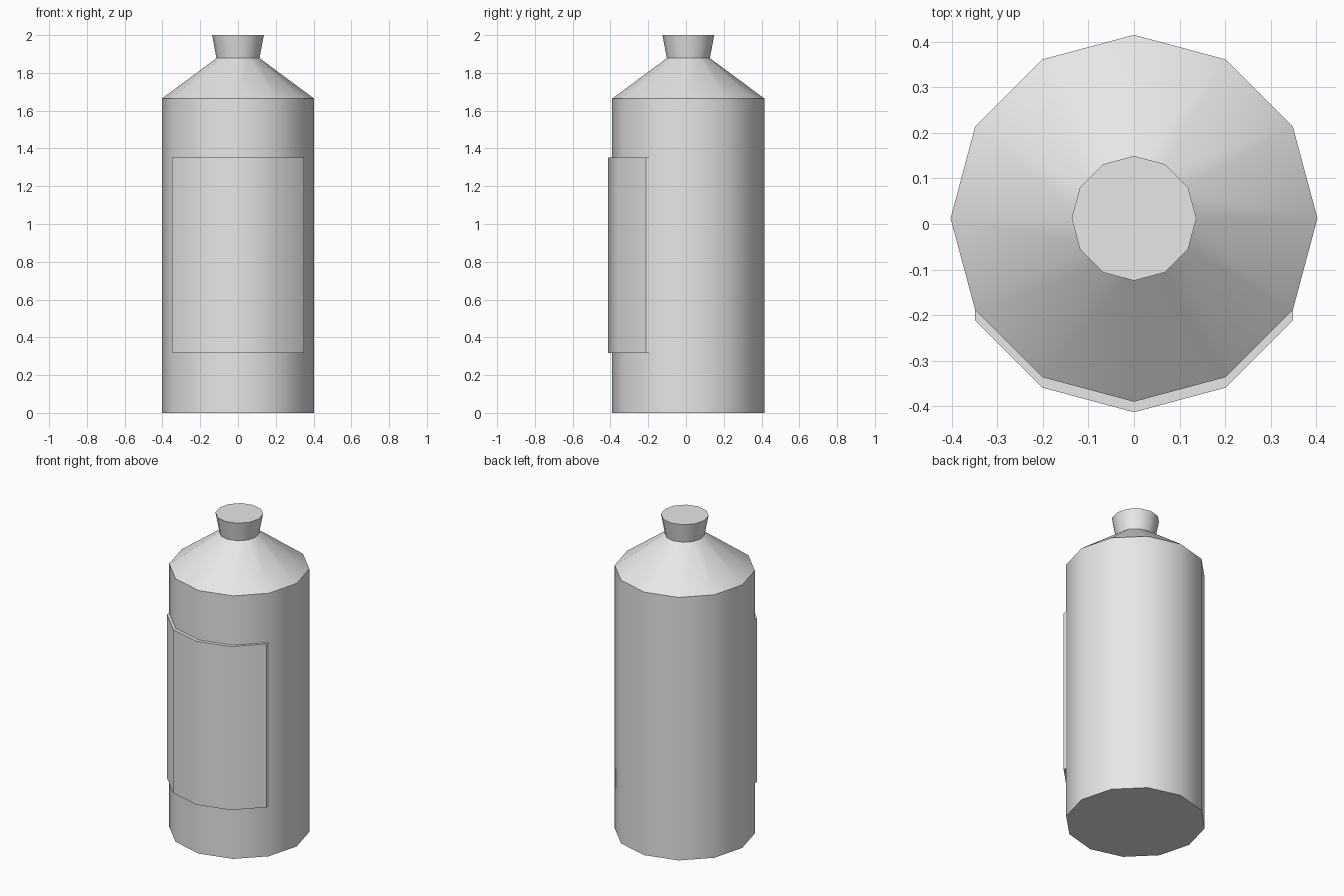
import bpy
import bmesh
from math import cos, sin, radians

SIDES = 12
CENTRE_Y = 0.0125
BODY_R = 0.403

cube = bpy.data.objects.get("Cube")
if cube:
    bpy.data.objects.remove(cube, do_unlink=True)

grey = bpy.data.materials.new("plain grey")
grey.use_nodes = True
colour = (0.8, 0.8, 0.8, 1.0)
grey.diffuse_color = colour
grey.node_tree.nodes["Principled BSDF"].inputs["Base Color"].default_value = colour


def ring_point(radius, degrees, shift=0.0):
    a = radians(degrees)
    return radius * cos(a), CENTRE_Y + radius * sin(a) - shift


def finish(bm, name):
    bmesh.ops.recalc_face_normals(bm, faces=bm.faces)
    mesh = bpy.data.meshes.new(name)
    bm.to_mesh(mesh)
    bm.free()
    mesh.materials.append(grey)
    obj = bpy.data.objects.new(name, mesh)
    bpy.context.collection.objects.link(obj)
    bpy.ops.object.select_all(action="DESELECT")
    obj.select_set(True)
    bpy.context.view_layer.objects.active = obj
    bpy.ops.object.shade_smooth_by_angle(angle=radians(35))
    return obj


def lathe(name, profile):
    """Stack twelve-sided rings of (radius, height) and cap both ends."""
    bm = bmesh.new()
    rings = [[bm.verts.new((*ring_point(r, 360 * i / SIDES), z)) for i in range(SIDES)]
             for r, z in profile]
    for low, high in zip(rings, rings[1:]):
        for i in range(SIDES):
            j = (i + 1) % SIDES
            bm.faces.new((low[i], low[j], high[j], high[i]))
    bm.faces.new(rings[0][::-1])
    bm.faces.new(rings[-1])
    return finish(bm, name)


# Bottle with sloping shoulder, and the flared stopper
lathe("bottle_body", [(BODY_R, 0), (BODY_R, 1.664), (0.114, 1.878)])
lathe("stopper", [(0.114, 1.878), (0.137, 2.0)])

# Raised label: four front sides of the body, pushed straight forward
bm = bmesh.new()
angles = range(210, 331, 30)
outline = [ring_point(BODY_R, a, 0.023) for a in angles]
outline += [ring_point(BODY_R, a) for a in reversed(angles)]
# quads between front and back outlines keep the concave caps clean
n = len(outline)
low = [bm.verts.new((x, y, 0.318)) for x, y in outline]
high = [bm.verts.new((x, y, 1.352)) for x, y in outline]
for i in range(n):
    j = (i + 1) % n
    bm.faces.new((low[i], low[j], high[j], high[i]))
for i in range(len(angles) - 1):
    for ring in (low, high):
        bm.faces.new((ring[i], ring[i + 1], ring[n - 2 - i], ring[n - 1 - i]))
finish(bm, "front_label")
